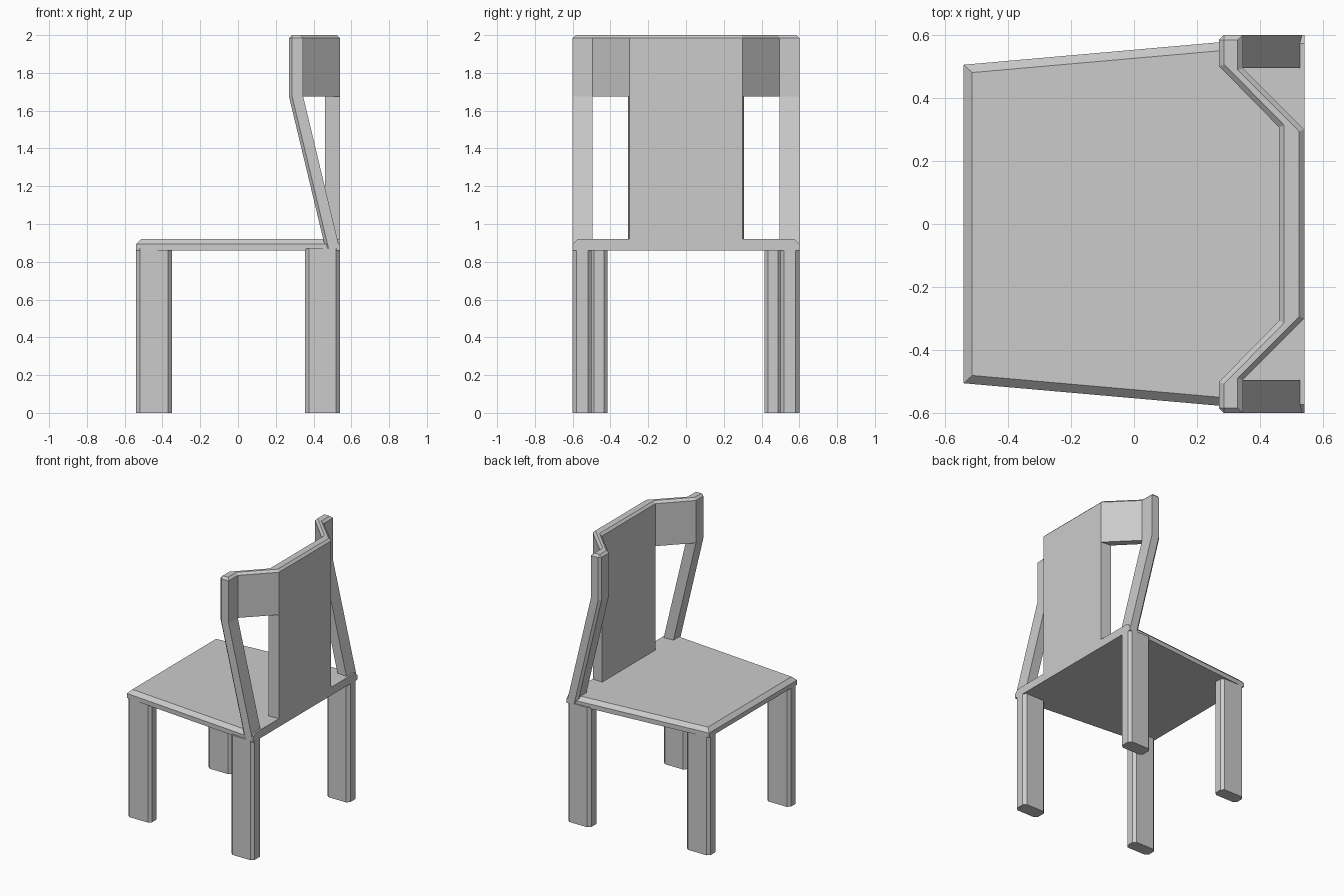
import bpy, bmesh

if "Cube" in bpy.data.objects:
    bpy.data.objects.remove(bpy.data.objects["Cube"])


def finish(bm, name):
    bmesh.ops.recalc_face_normals(bm, faces=bm.faces[:])
    me = bpy.data.meshes.new(name)
    bm.to_mesh(me)
    bm.free()
    ob = bpy.data.objects.new(name, me)
    bpy.context.collection.objects.link(ob)
    return ob


def chamfer(bm, edges, size):
    bmesh.ops.bevel(bm, geom=edges, offset=size, offset_type='OFFSET',
                    segments=1, profile=0.5, affect='EDGES', clamp_overlap=True)


def prism(outline, z0, z1):
    bm = bmesh.new()
    face = bm.faces.new([bm.verts.new((x, y, z0)) for x, y in outline])
    ext = bmesh.ops.extrude_face_region(bm, geom=[face], use_keep_orig=True)
    for v in ext['geom']:
        if isinstance(v, bmesh.types.BMVert):
            v.co.z = z1
    return bm


# Seat: trapezoid, chamfered along the upper front and side edges
bm = prism([(-.54, -.505), (.54, -.6), (.54, .6), (-.54, .505)], .86, .92)
chamfer(bm, [e for e in bm.edges
             if all(v.co.z > .9 for v in e.verts)
             and not all(v.co.x > .5 for v in e.verts)], .027)
finish(bm, "seat")

# Legs: flat boards with chamfered upright corners
for name, x0, x1, y0, y1 in (("front", -.54, -.35, .415, .507),
                             ("back", .355, .54, .5, .6)):
    for side, s in (("left", -1), ("right", 1)):
        bm = prism([(x0, s * y0), (x1, s * y0), (x1, s * y1), (x0, s * y1)], 0, .87)
        chamfer(bm, [e for e in bm.edges
                     if abs(e.verts[0].co.z - e.verts[1].co.z) > .5], .02)
        finish(bm, f"{name}_leg_{side}")

# Backrest: folded band, with the centre panel and both posts extruded down
bm = bmesh.new()
front = [(.27, -.6), (.27, -.5), (.46, -.307), (.46, .307), (.27, .5), (.27, .6)]
back = [(.345, -.6), (.345, -.495), (.54, -.3), (.54, .3), (.345, .495), (.345, .6)]
rows = [[bm.verts.new((x, y, 1.675)) for x, y in pts] for pts in (front, back)]
quads = [bm.faces.new((rows[0][i], rows[0][i + 1], rows[1][i + 1], rows[1][i]))
         for i in range(5)]
ext = bmesh.ops.extrude_face_region(bm, geom=quads, use_keep_orig=True)
for v in ext['geom']:
    if isinstance(v, bmesh.types.BMVert):
        v.co.z = 2
for i, shift, z in ((0, .193, .87), (2, 0, .88), (4, .193, .87)):
    ext = bmesh.ops.extrude_face_region(bm, geom=[quads[i]])
    for v in ext['geom']:
        if isinstance(v, bmesh.types.BMVert):
            v.co.z = z
            v.co.x += shift
    bmesh.ops.delete(bm, geom=[f for f in [quads[i]] if f.is_valid], context='FACES_ONLY')
bmesh.ops.recalc_face_normals(bm, faces=bm.faces[:])


# Chamfer the top rim and the outer front edges of the posts
def is_top(f):
    return all(v.co.z > 1.99 for v in f.verts)


rim = [e for e in bm.edges if sum(is_top(f) for f in e.link_faces) == 1]
post = [e for e in bm.edges
        if all(abs(v.co.y) > .59 for v in e.verts)
        and abs(e.verts[0].co.z - e.verts[1].co.z) > .2
        and min(v.co.x for v in e.verts) < .3]
chamfer(bm, rim + post, .016)
ob = finish(bm, "backrest")
for v in ob.data.vertices:
    v.co.x = min(v.co.x, .54)
